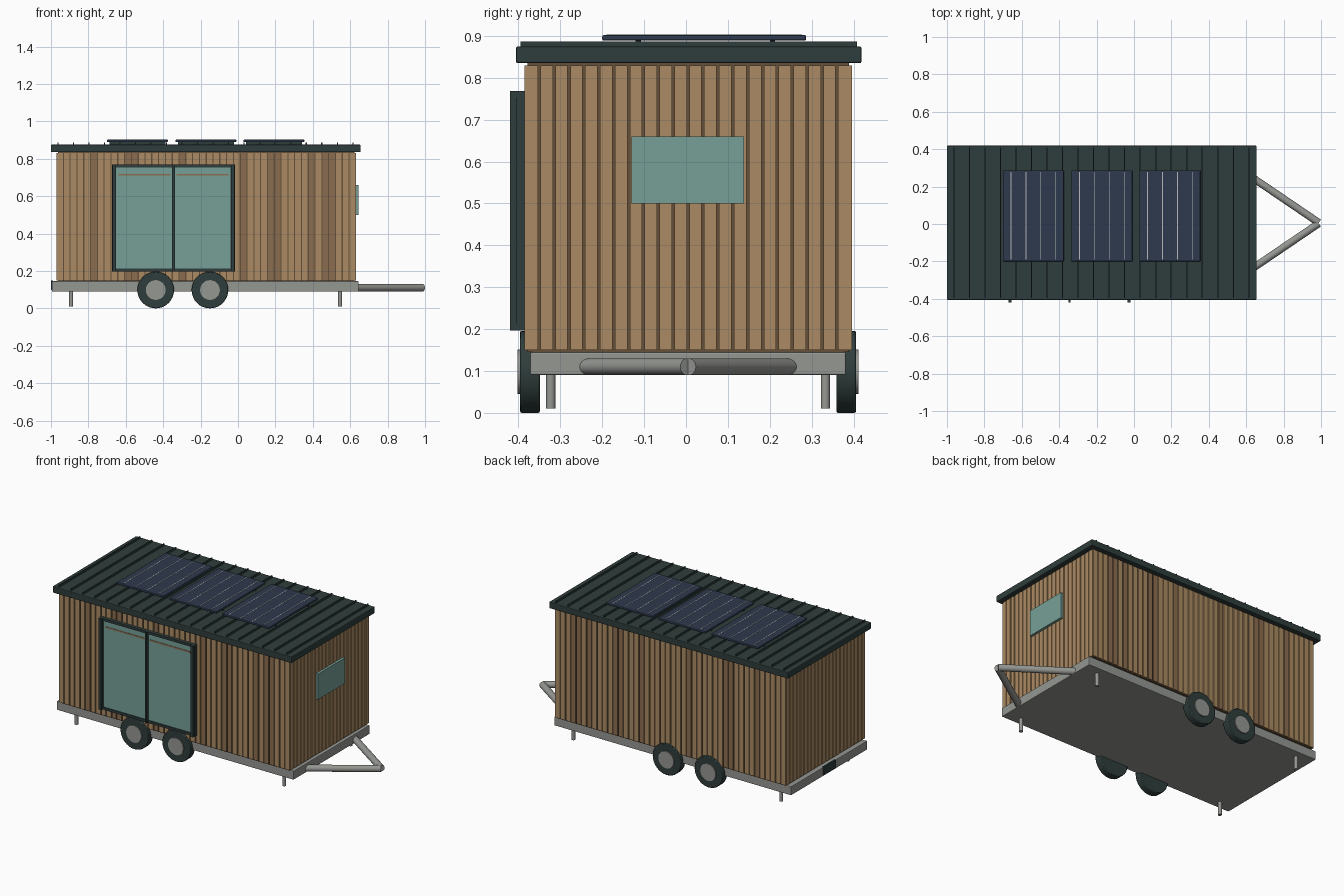
import bpy
import math
from mathutils import Vector

old = bpy.data.objects.get("Cube")
if old:
    bpy.data.objects.remove(old, do_unlink=True)


def material(name, r, g, b):
    m = bpy.data.materials.new(name)
    m.use_nodes = True
    m.diffuse_color = (r, g, b, 1)
    node = next(n for n in m.node_tree.nodes if n.type == "BSDF_PRINCIPLED")
    node.inputs["Base Color"].default_value = (r, g, b, 1)
    node.inputs["Roughness"].default_value = 0.7
    return m


WOOD = material("light timber", 0.41, 0.26, 0.125)
WOOD_MID = material("brown timber", 0.26, 0.155, 0.08)
GAP = material("board gap brown", 0.13, 0.08, 0.04)
DARK = material("dark green metal", 0.028, 0.048, 0.045)
STEEL = material("grey steel", 0.30, 0.31, 0.29)
GLASS = material("teal glass", 0.18, 0.35, 0.31)
SOLAR = material("solar blue", 0.028, 0.042, 0.075)
LINE = material("cell line silver", 0.5, 0.5, 0.52)

MID_Y = 0.005


def box(name, lo, hi, mat, bevel=0.0):
    """Box between two opposite corners, with an optional bevel."""
    lo, hi = Vector(lo), Vector(hi)
    bpy.ops.mesh.primitive_cube_add(size=1, location=(lo + hi) / 2)
    ob = bpy.context.object
    ob.name = name
    ob.scale = hi - lo
    bpy.ops.object.transform_apply(location=False, rotation=False, scale=True)
    ob.data.materials.append(mat)
    if bevel:
        mod = ob.modifiers.new("soft edges", "BEVEL")
        mod.width = bevel
        mod.segments = 2
    return ob


def rod(name, a, b, radius, mat, sides=24, bevel=0.0):
    """Cylinder running from point a to point b."""
    a, b = Vector(a), Vector(b)
    bpy.ops.mesh.primitive_cylinder_add(
        vertices=sides, radius=radius, depth=(b - a).length, location=(a + b) / 2,
        rotation=(b - a).to_track_quat("Z", "Y").to_euler())
    ob = bpy.context.object
    ob.name = name
    ob.data.materials.append(mat)
    if bevel:
        mod = ob.modifiers.new("soft edges", "BEVEL")
        mod.width = bevel
        mod.segments = 2
        mod.limit_method = "ANGLE"
    bpy.ops.object.shade_smooth_by_angle(angle=math.radians(35))
    return ob


# Chassis, rear plate and wall core
box("chassis", (-0.995, -0.372, 0.09), (0.645, 0.382, 0.145), STEEL, 0.004)
box("rear_plate", (-1.0, -0.055, 0.098), (-0.99, 0.065, 0.149), DARK)
box("wall_core", (-0.963, -0.379, 0.145), (0.623, 0.389, 0.837), GAP)

# Vertical cladding boards on the long walls
x0, x1, count = -0.97, 0.63, 44
pitch = (x1 - x0) / count
brown = {5, 10, 11, 18, 27, 31, 32, 37, 39, 40}
for i in range(count):
    a = x0 + i * pitch
    mat = WOOD_MID if i in brown else WOOD
    for side, lo, hi in (("front", -0.386, -0.372), ("back", 0.382, 0.396)):
        box(f"{side}_board_{i}", (a + 0.003, lo, 0.15), (a + pitch - 0.003, hi, 0.83), mat)

# Vertical cladding boards on the end walls
y0, y1, count = -0.386, 0.396, 22
pitch = (y1 - y0) / count
for i in range(count):
    a = y0 + i * pitch
    for side, lo, hi in (("left_end", 0.616, 0.63), ("right_end", -0.97, -0.956)):
        box(f"{side}_board_{i}", (lo, a + 0.003, 0.15), (hi, a + pitch - 0.003, 0.83), WOOD)

# Roof with standing seams
box("roof", (-1.0, -0.406, 0.835), (0.655, 0.419, 0.875), DARK, 0.004)
for i in range(20):
    x = -0.963 + i * 0.083
    box(f"roof_seam_{i}", (x - 0.003, -0.395, 0.872), (x + 0.003, 0.408, 0.887), DARK)

# Solar panels with silver cell lines
for p, cx in enumerate((-0.538, -0.172, 0.192)):
    box(f"solar_panel_{p}", (cx - 0.163, -0.2, 0.889), (cx + 0.163, 0.287, 0.902), SOLAR, 0.004)
    for dx in (-0.12, -0.04, 0.04, 0.12):
        box(f"cell_line_{p}", (cx + dx - 0.002, -0.19, 0.9), (cx + dx + 0.002, 0.277, 0.903), LINE)
    for y in (-0.12, 0.2):
        box(f"panel_mount_{p}", (cx - 0.15, y, 0.874), (cx + 0.15, y + 0.012, 0.89), DARK)

# Sliding glass door: panes, posts, rails and curtain rail
for k, (a, b) in enumerate(((-0.655, -0.345), (-0.345, -0.035))):
    box(f"door_pane_{k}", (a, -0.4, 0.205), (b, -0.384, 0.76), GLASS)
    box(f"curtain_rail_{k}", (a + 0.015, -0.402, 0.71), (b - 0.015, -0.399, 0.719), WOOD_MID)
for x, w in ((-0.663, 0.012), (-0.345, 0.007), (-0.027, 0.012)):
    box("door_post", (x - w, -0.405, 0.197), (x + w, -0.38, 0.768), DARK)
    box("door_outer_post", (x - w * 0.7, -0.42, 0.197), (x + w * 0.7, -0.404, 0.768), DARK)
for z in (0.197, 0.753):
    box("door_rail", (-0.673, -0.407, z), (-0.017, -0.38, z + 0.015), DARK)

# End window
box("end_window", (0.62, -0.13, 0.5), (0.645, 0.138, 0.66), GLASS)

# Wheels with hubs, and stabiliser legs, on both sides
for side, s in (("left", -1), ("right", 1)):
    for x in (-0.44, -0.15):
        rod(f"tyre_{side}", (x, MID_Y + s * 0.354, 0.098), (x, MID_Y + s * 0.401, 0.098),
            0.098, DARK, 32, 0.004)
        rod(f"hub_{side}", (x, MID_Y + s * 0.36, 0.098), (x, MID_Y + s * 0.407, 0.098),
            0.053, STEEL, 24)
    for x in (-0.892, 0.546):
        rod(f"stabiliser_{side}", (x, MID_Y + s * 0.328, 0.01), (x, MID_Y + s * 0.328, 0.1),
            0.011, STEEL, 16)
    # Drawbar arm
    rod(f"drawbar_{side}", (0.63, MID_Y + s * 0.245, 0.11), (0.988, MID_Y + s * 0.002, 0.11),
        0.02, STEEL, 20)
